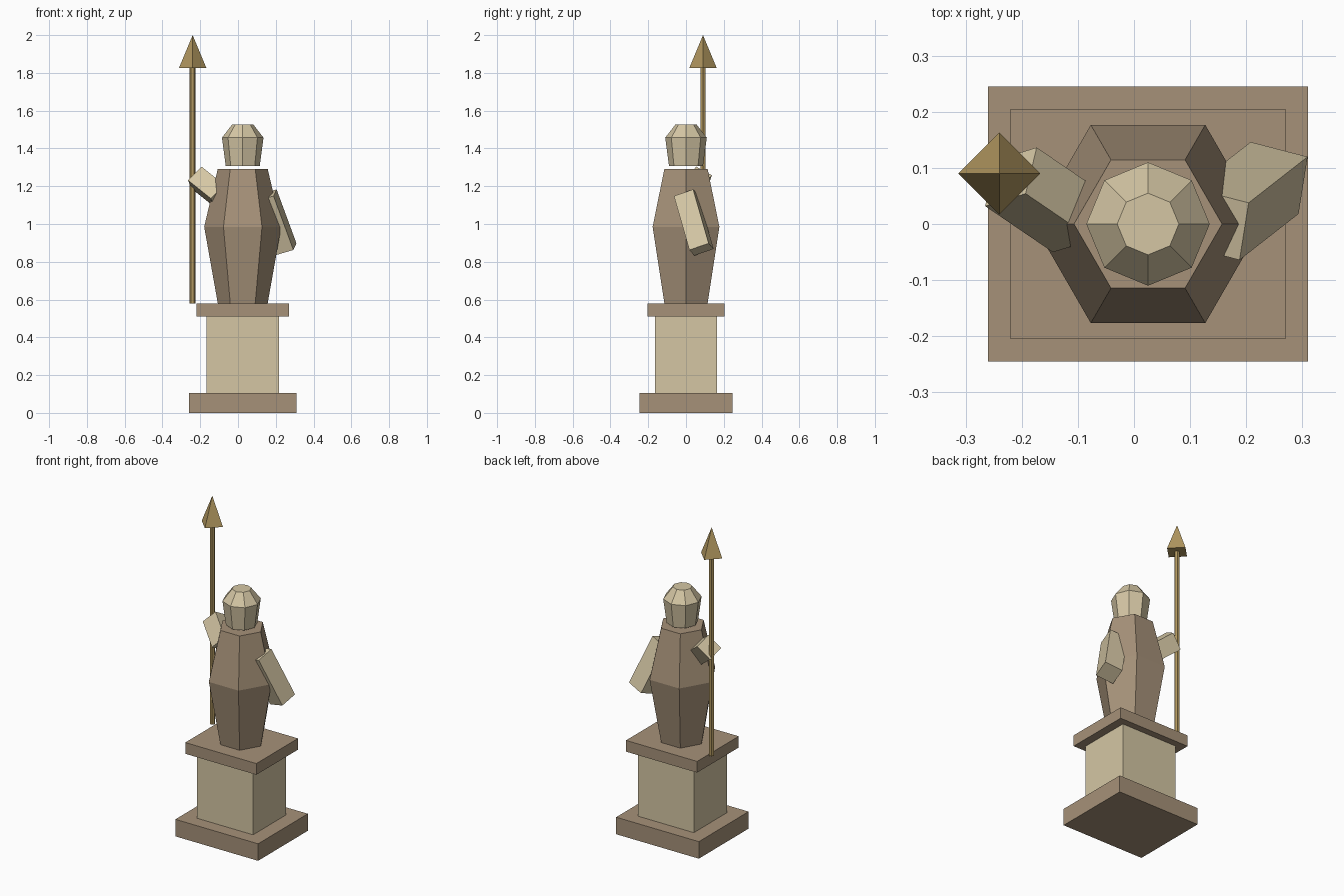
import bpy, bmesh, math
from mathutils import Vector, Matrix

cube = bpy.data.objects.get("Cube")
if cube:
    bpy.data.objects.remove(cube, do_unlink=True)

CX = 0.025  # axis of the pedestal and figure


def material(name, rgb):
    m = bpy.data.materials.new(name)
    m.use_nodes = True
    m.diffuse_color = (*rgb, 1)
    m.node_tree.nodes["Principled BSDF"].inputs["Base Color"].default_value = (*rgb, 1)
    return m


brown_stone = material("brown_stone", (0.38, 0.285, 0.19))
pale_stone = material("pale_stone", (0.66, 0.565, 0.37))
bronze = material("bronze", (0.44, 0.31, 0.115))


def finish(name, bm, mat):
    bmesh.ops.recalc_face_normals(bm, faces=bm.faces)
    mesh = bpy.data.meshes.new(name)
    bm.to_mesh(mesh)
    bm.free()
    mesh.materials.append(mat)
    obj = bpy.data.objects.new(name, mesh)
    bpy.context.collection.objects.link(obj)
    return obj


def box(name, mat, center, size, long=(0, 0, 1), side=(1, 0, 0)):
    """Box whose z axis follows long and whose x axis leans towards side."""
    z = Vector(long).normalized()
    y = z.cross(Vector(side)).normalized()
    turn = Matrix((y.cross(z), y, z)).transposed().to_4x4()
    bm = bmesh.new()
    bmesh.ops.create_cube(bm, size=1, matrix=Matrix.Translation(center) @ turn
                          @ Matrix.Diagonal((*size, 1)))
    return finish(name, bm, mat)


def lathe(name, mat, x, y, sides, rings):
    """Faceted solid from (radius, z) rings; radius 0 makes a point."""
    bm = bmesh.new()
    loops = []
    for r, z in rings:
        count = sides if r else 1
        loops.append([bm.verts.new((x + r * math.cos(math.tau * i / sides),
                                    y + r * math.sin(math.tau * i / sides), z))
                      for i in range(count)])
    for a, b in zip(loops, loops[1:]):
        for i in range(sides):
            j = (i + 1) % sides
            bm.faces.new((a[i], a[j], b[0]) if len(b) == 1 else (a[i], a[j], b[j], b[i]))
    for loop in (loops[0], loops[-1]):
        if len(loop) > 2:
            bm.faces.new(loop)
    return finish(name, bm, mat)


# Pedestal
for name, mat, w, d, low, high in (
        ("pedestal_base", brown_stone, 0.57, 0.49, 0, 0.106),
        ("pedestal_shaft", pale_stone, 0.386, 0.326, 0.106, 0.51),
        ("pedestal_cap", brown_stone, 0.49, 0.41, 0.51, 0.58)):
    box(name, mat, (CX, 0, (low + high) / 2), (w, d, high - low))

# Robed figure
lathe("robe", brown_stone, CX, 0, 6, [(0.132, 0.58), (0.204, 0.985), (0.132, 1.292)])
lathe("head", pale_stone, CX, 0, 8, [(0.09, 1.307), (0.11, 1.457), (0.055, 1.528)])

# Arms: the left hangs down, the right reaches up to the spear
box("left_arm", pale_stone, (0.198, 0.041, 1.008), (0.109, 0.109, 0.315),
    (0.105, 0.082, -0.285), (0.018, 0.103, 0.03))
box("right_arm", pale_stone, (-0.159, 0.043, 1.197), (0.104, 0.096, 0.175),
    (0.69, -0.47, -0.55), (-0.069, -0.025, -0.075))

# Spear
SX, SY = -0.24, 0.09
lathe("spear_shaft", bronze, SX, SY, 6, [(0.016, 0.58), (0.016, 1.825)])
lathe("spear_head", bronze, SX, SY, 4, [(0.073, 1.825), (0, 2.0)])
